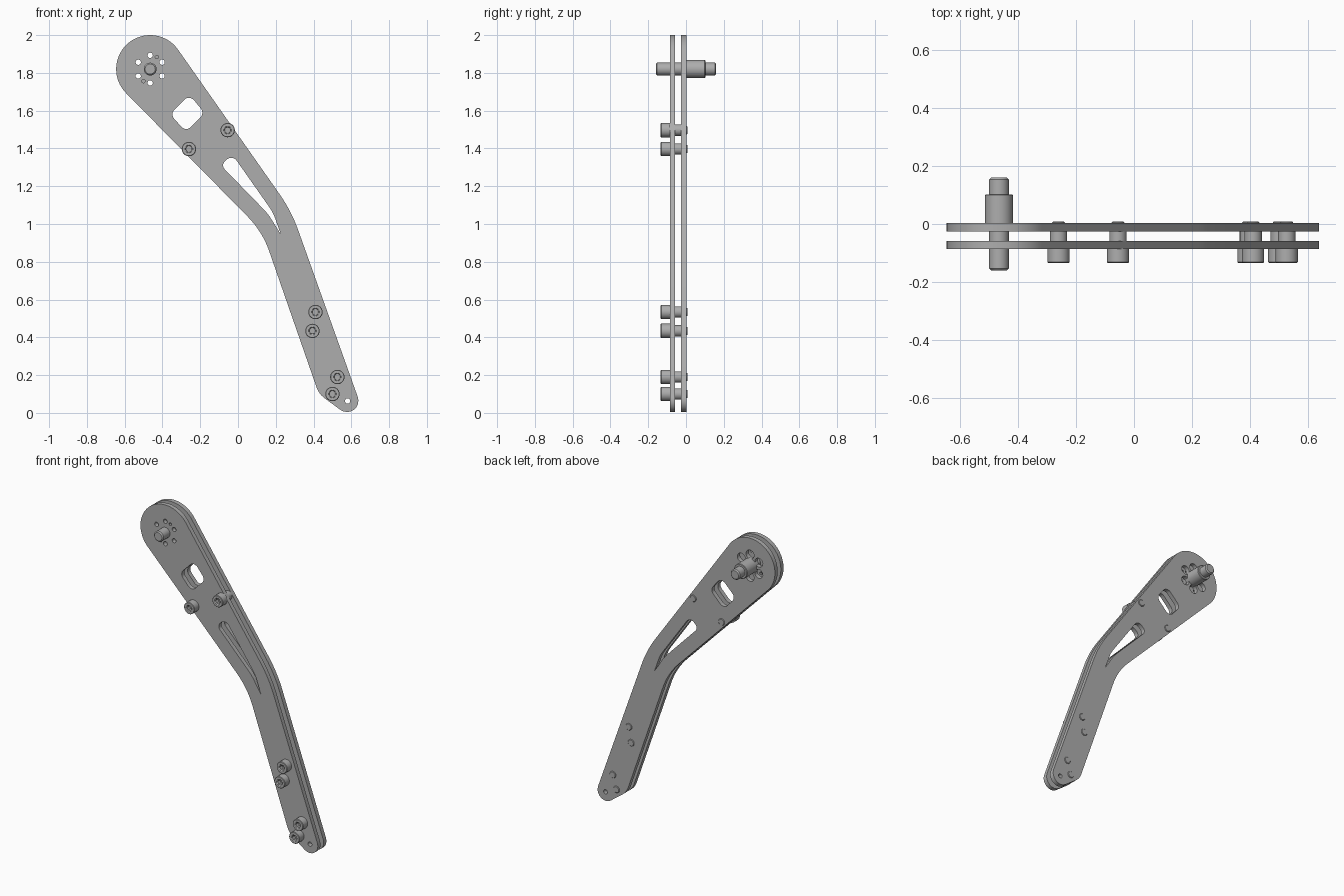
import bpy, bmesh
from math import sin, cos, tan, pi, radians
from mathutils import Vector

cube = bpy.data.objects.get("Cube")
if cube:
    bpy.data.objects.remove(cube, do_unlink=True)

grey = bpy.data.materials.new("metal_grey")
grey.use_nodes = True
colour = (0.42, 0.42, 0.42, 1)
grey.diffuse_color = colour
grey.node_tree.nodes["Principled BSDF"].inputs["Base Color"].default_value = colour


def finish(bm, name):
    bmesh.ops.recalc_face_normals(bm, faces=bm.faces)
    mesh = bpy.data.meshes.new(name)
    bm.to_mesh(mesh)
    bm.free()
    mesh.materials.append(grey)
    ob = bpy.data.objects.new(name, mesh)
    bpy.context.collection.objects.link(ob)
    bpy.ops.object.select_all(action='DESELECT')
    ob.select_set(True)
    bpy.context.view_layer.objects.active = ob
    bpy.ops.object.shade_smooth_by_angle(angle=radians(30))
    return ob


def arc(cx, cz, r, start, end, n):
    return [Vector((cx + r * cos(start + (end - start) * i / n),
                    cz + r * sin(start + (end - start) * i / n))) for i in range(n + 1)]


def circle(cx, cz, r, n=20):
    return arc(cx, cz, r, 0, 2 * pi, n)[:-1]


def fillet(before, corner, after, r, n=8):
    """Points of an arc of radius r that rounds one corner."""
    p, a, b = Vector(corner), Vector(before), Vector(after)
    u, v = (a - p).normalized(), (b - p).normalized()
    half = u.angle(v) / 2
    centre = p + (u + v).normalized() * (r / sin(half))
    s, e = p + u * (r / tan(half)) - centre, p + v * (r / tan(half)) - centre
    turn = pi - 2 * half
    return [centre + (s * sin((1 - i / n) * turn) + e * sin(i / n * turn)) / sin(turn)
            for i in range(n + 1)]


def rounded(corners):
    """Closed outline from (x, z, radius) corners."""
    out = []
    for i, (x, z, r) in enumerate(corners):
        a, b = corners[i - 1][:2], corners[(i + 1) % len(corners)][:2]
        out += fillet(a, (x, z), b, r) if r else [Vector((x, z))]
    return out


def plate(name, loops, y0, y1):
    """Flat sheet with holes, extruded from y0 to y1."""
    bm = bmesh.new()
    edges = []
    for loop in loops:
        vs = [bm.verts.new((p.x, y0, p.y)) for p in loop]
        edges += [bm.edges.new((vs[i - 1], vs[i])) for i in range(len(vs))]
    bmesh.ops.triangle_fill(bm, use_beauty=True, use_dissolve=False,
                            edges=edges, normal=(0, -1, 0))
    ext = bmesh.ops.extrude_face_region(bm, geom=bm.faces[:], use_keep_orig=True)
    moved = [g for g in ext["geom"] if isinstance(g, bmesh.types.BMVert)]
    bmesh.ops.translate(bm, verts=moved, vec=(0, y1 - y0, 0))
    return finish(bm, name)


def turned(name, cx, cz, profile, n=36):
    """Part turned about the y direction; profile rows are (radius, y, is_hex)."""
    bm = bmesh.new()
    rings = []
    for r, y, is_hex in profile:
        ring = []
        for i in range(n):
            a = 2 * pi * i / n
            k = r * cos(pi / 6) / cos(a % (pi / 3) - pi / 6) if is_hex else r
            ring.append(bm.verts.new((cx + k * cos(a), y, cz + k * sin(a))))
        rings.append(ring)
    for lo, hi in zip(rings, rings[1:]):
        for i in range(n):
            bm.faces.new((lo[i - 1], lo[i], hi[i], hi[i - 1]))
    bm.faces.new(rings[0])
    bm.faces.new(rings[-1])
    return finish(bm, name)


# Bent arm outline: round head, two bends, rounded foot
HX, HZ, HR = -0.465, 1.82, 0.18
head = arc(HX, HZ, HR, radians(35.2), radians(225), 40)
bends = [(head[-1].x, head[-1].y, 0), (0.129, 0.96, 0.49), (0.428, 0.10, 0.12),
         (0.70, -0.10, 0.06), (0.282, 1.07, 0.8), (head[0].x, head[0].y, 0)]
outline = head + rounded(bends)[1:-1]

# Openings shared by both plates
window = rounded([(-0.257, 1.685, 0.035), (-0.177, 1.587, 0.035),
                  (-0.275, 1.487, 0.035), (-0.36, 1.582, 0.035)])
slot = rounded([(-0.03, 1.368, 0.035), (0.185, 1.062, 0.25), (0.227, 0.945, 0),
                (0.158, 1.055, 0.3), (-0.092, 1.312, 0.03)])
foot_hole = circle(0.58, 0.063, 0.014)


def ring_holes(radius):
    return [circle(HX + 0.073 * cos(a), HZ + 0.073 * sin(a), radius)
            for a in (pi / 2 + k * pi / 3 for k in range(6))]


pin_holes = [circle(HX + 0.073 * cos(a), HZ + 0.073 * sin(a), 0.009, 12)
             for a in (radians(61), radians(241))]
shared = [outline, window, slot, foot_hole]
plate("front_plate", shared + ring_holes(0.014) + pin_holes, -0.086, -0.058)
plate("back_plate", shared + ring_holes(0.029), -0.0255, 0.003)

# Pivot shaft and its hub
turned("pivot_shaft", HX, HZ, [(0.027, -0.16, 0), (0.034, -0.153, 0),
                               (0.034, 0.153, 0), (0.027, 0.16, 0)])
turned("pivot_hub", HX, HZ, [(0.048, -0.02, 0), (0.048, 0.099, 0), (0.045, 0.102, 0)])

# Socket bolts with spacers between the plates
bolts = [(-0.055, 1.497), (-0.26, 1.397), (0.41, 0.534),
         (0.394, 0.434), (0.526, 0.19), (0.50, 0.10)]
for i, (x, z) in enumerate(bolts, 1):
    turned(f"bolt_{i}", x, z, [
        (0.017, -0.105, 1), (0.017, -0.130, 1), (0.021, -0.134, 0), (0.035, -0.134, 0),
        (0.038, -0.131, 0), (0.038, -0.085, 0), (0.022, -0.085, 0),
        (0.022, 0.005, 0), (0.019, 0.008, 0)])
    turned(f"spacer_{i}", x, z, [(0.030, -0.06, 0), (0.030, -0.024, 0)])
